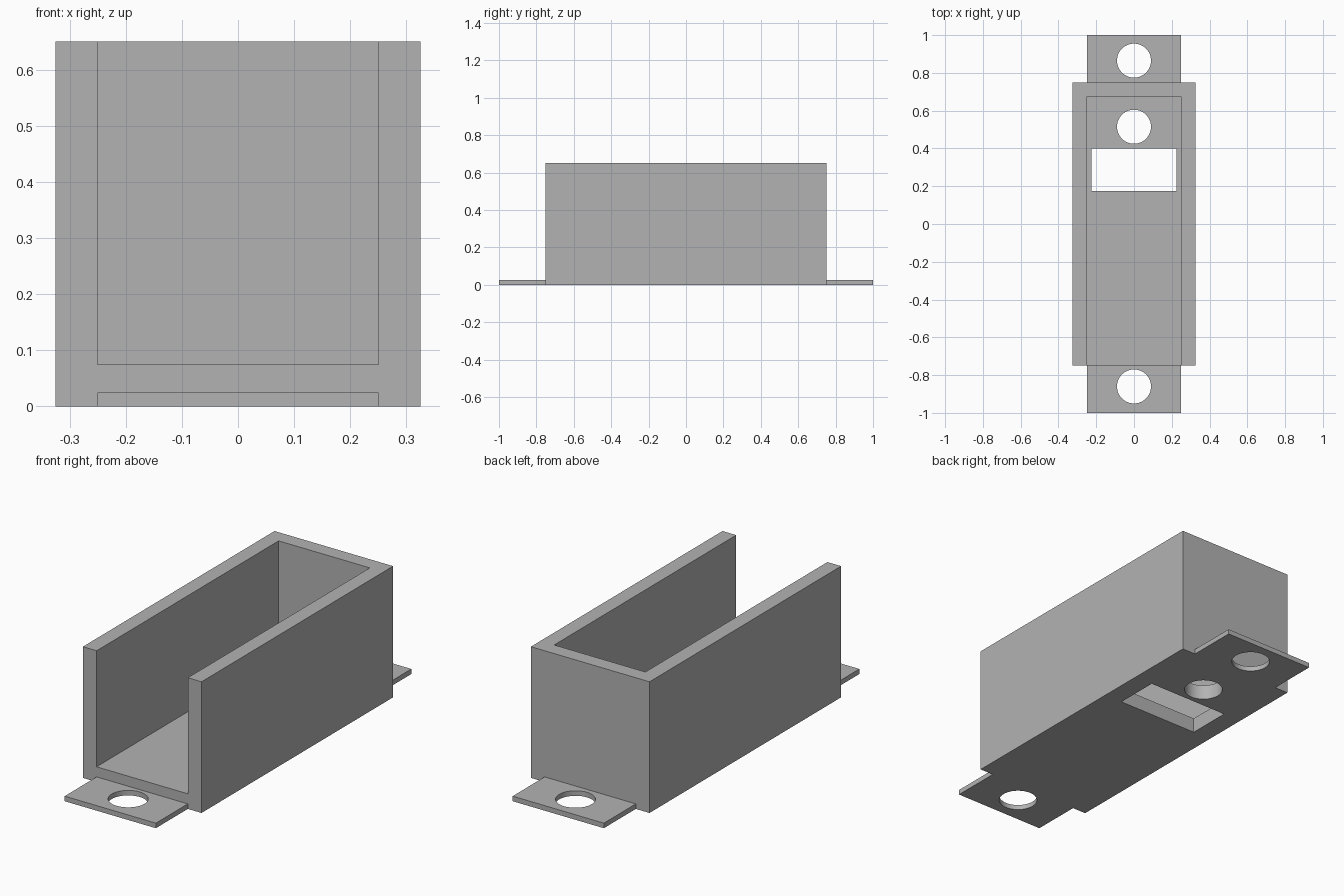
import bpy

if "Cube" in bpy.data.objects:
    bpy.data.objects.remove(bpy.data.objects["Cube"], do_unlink=True)

grey = bpy.data.materials.new("plain_grey")
grey.use_nodes = True
COLOUR = (0.45, 0.45, 0.45, 1)
grey.diffuse_color = COLOUR
grey.node_tree.nodes["Principled BSDF"].inputs["Base Color"].default_value = COLOUR


def box(name, low, high):
    """Box spanning two opposite corners."""
    bpy.ops.mesh.primitive_cube_add(size=1)
    ob = bpy.context.object
    ob.name = name
    ob.location = [(a + b) / 2 for a, b in zip(low, high)]
    ob.scale = [b - a for a, b in zip(low, high)]
    bpy.ops.object.transform_apply(location=True, rotation=False, scale=True)
    ob.data.materials.append(grey)
    return ob


def combine(target, tool, operation):
    """Apply a boolean and discard the tool."""
    mod = target.modifiers.new("boolean", "BOOLEAN")
    mod.operation, mod.solver, mod.object = operation, "EXACT", tool
    bpy.context.view_layer.objects.active = target
    bpy.ops.object.modifier_apply(modifier=mod.name)
    bpy.data.objects.remove(tool, do_unlink=True)


WIDTH, INNER, LENGTH, HEIGHT = 0.325, 0.25, 0.75, 0.65
FLOOR, TAB = 0.075, 0.025

# Channel with an open front and top, with a mounting strip through its base
tray = box("mounting_tray", (-WIDTH, -LENGTH, 0), (WIDTH, LENGTH, HEIGHT))
combine(tray, box("tab_strip", (-INNER, -1, 0), (INNER, 1, TAB)), "UNION")
combine(tray, box("cavity", (-INNER, -1.1, FLOOR), (INNER, LENGTH - 0.075, 1)), "DIFFERENCE")

# Cable slot through the floor
combine(tray, box("slot", (-0.225, 0.175, -0.1), (0.225, 0.4, 0.2)), "DIFFERENCE")

# Screw holes in both tabs and the floor
for y in (-0.86, 0.515, 0.865):
    bpy.ops.mesh.primitive_cylinder_add(vertices=64, radius=0.09, depth=0.3, location=(0, y, 0))
    hole = bpy.context.object
    hole.data.materials.append(grey)
    combine(tray, hole, "DIFFERENCE")

# Smooth hole walls, crisp edges elsewhere
bpy.ops.object.select_all(action="DESELECT")
tray.select_set(True)
bpy.context.view_layer.objects.active = tray
bpy.ops.object.shade_smooth_by_angle()
